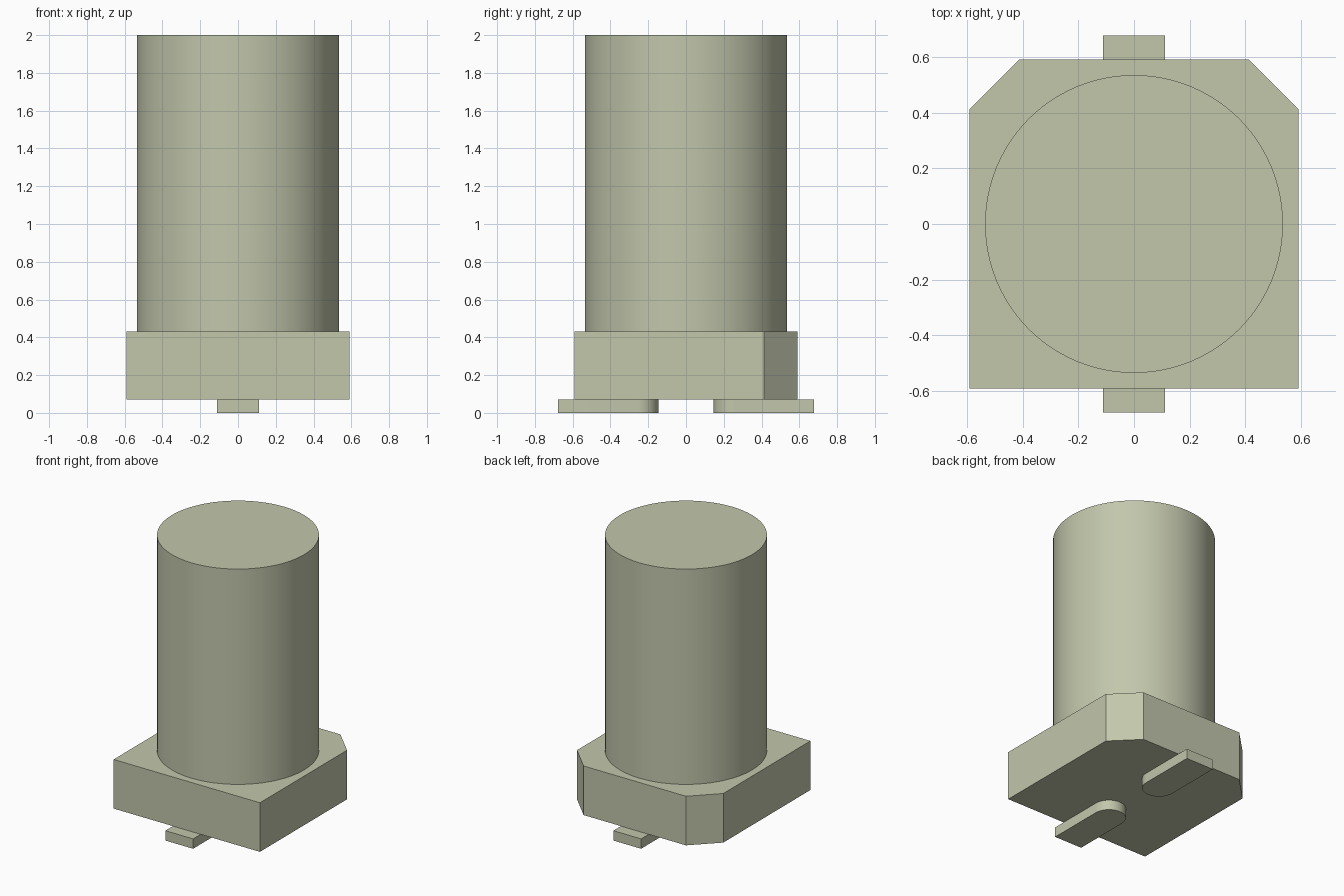
import bpy, bmesh, math

cube = bpy.data.objects.get("Cube")
if cube:
    bpy.data.objects.remove(cube, do_unlink=True)

# One pale sage grey for every part
COLOUR = (0.54, 0.57, 0.41, 1.0)
mat = bpy.data.materials.new("sage_grey")
mat.use_nodes = True
mat.diffuse_color = COLOUR
mat.node_tree.nodes["Principled BSDF"].inputs["Base Color"].default_value = COLOUR


def prism(name, outline, z0, z1, smooth=False):
    """Extrude a flat outline from z0 up to z1."""
    bm = bmesh.new()
    face = bm.faces.new([bm.verts.new((x, y, z0)) for x, y in outline])
    new = bmesh.ops.extrude_face_region(bm, geom=[face])["geom"]
    top = [v for v in new if isinstance(v, bmesh.types.BMVert)]
    bmesh.ops.translate(bm, vec=(0, 0, z1 - z0), verts=top)
    bmesh.ops.recalc_face_normals(bm, faces=bm.faces)
    mesh = bpy.data.meshes.new(name)
    bm.to_mesh(mesh)
    bm.free()
    mesh.materials.append(mat)
    obj = bpy.data.objects.new(name, mesh)
    bpy.context.collection.objects.link(obj)
    if smooth:
        bpy.ops.object.select_all(action="DESELECT")
        obj.select_set(True)
        bpy.context.view_layer.objects.active = obj
        bpy.ops.object.shade_smooth_by_angle(angle=math.radians(30))
    return obj


def arc(radius, cy, start, end, steps):
    """Points on an arc about (0, cy), angles in degrees."""
    angles = [math.radians(start + (end - start) * i / steps) for i in range(steps + 1)]
    return [(radius * math.cos(a), cy + radius * math.sin(a)) for a in angles]


LEAD_TOP, BASE_TOP, TOP = 0.072, 0.43, 2.0

# Base plate with both rear corners chamfered
h, c = 0.59, 0.413
prism("base", [(-h, -h), (h, -h), (h, c), (c, h), (-c, h), (-h, c)], LEAD_TOP, BASE_TOP)

# Round can
prism("can", arc(0.535, 0, 0, 360, 96)[:-1], BASE_TOP, TOP, smooth=True)

# Flat leads under the base, rounded at their inner ends
r, inner, outer = 0.112, 0.146, 0.677
for name, side in (("front_lead", -1), ("back_lead", 1)):
    half = arc(r, inner + r, 180, 360, 24) + [(r, outer), (-r, outer)]
    prism(name, [(x, side * y) for x, y in half], 0, LEAD_TOP, smooth=True)
